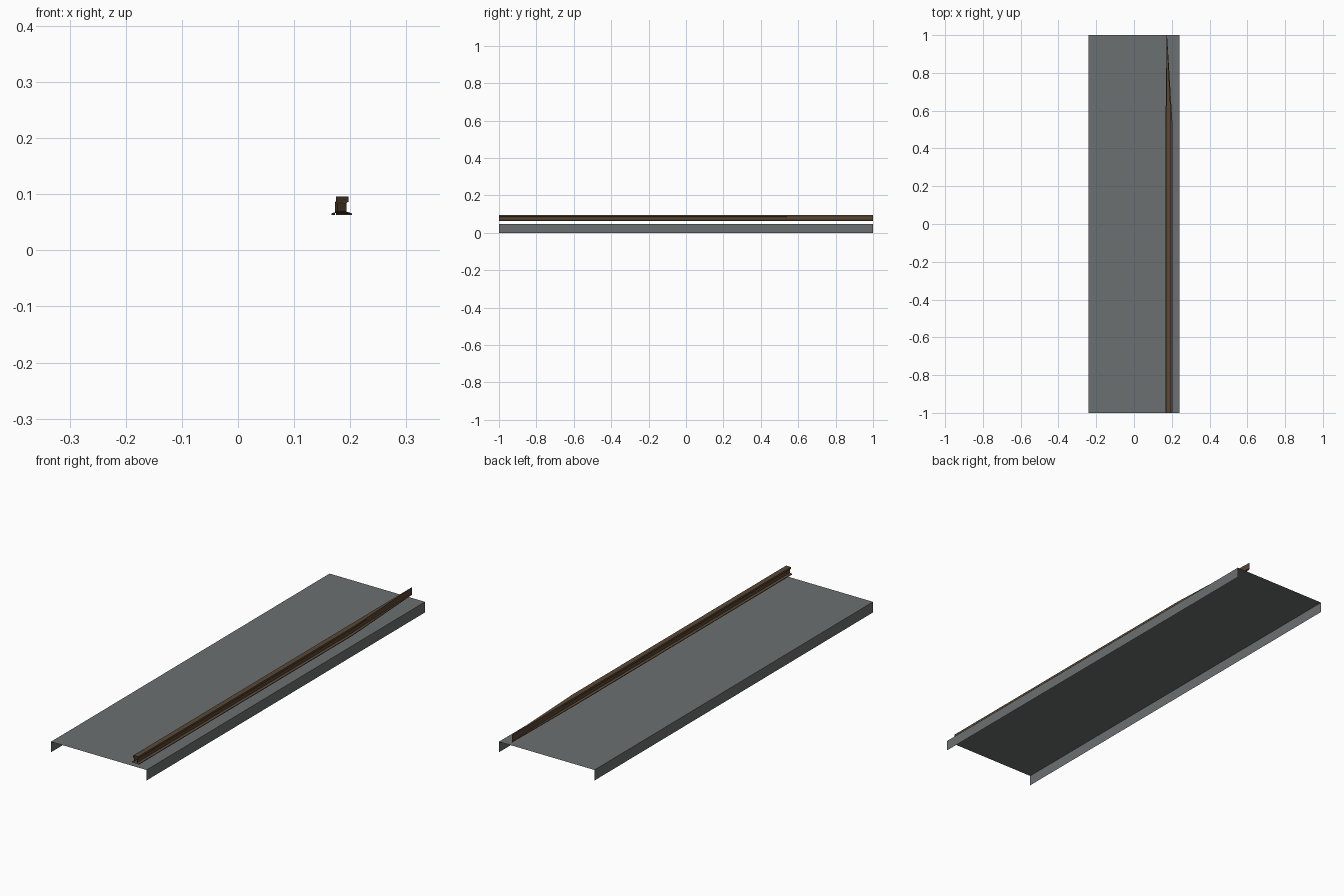
import bpy

if "Cube" in bpy.data.objects:
    bpy.data.objects.remove(bpy.data.objects["Cube"])


def material(name, rgb):
    m = bpy.data.materials.new(name)
    m.diffuse_color = (*rgb, 1)
    m.use_nodes = True
    m.node_tree.nodes["Principled BSDF"].inputs["Base Color"].default_value = m.diffuse_color
    return m


ballast = material("ballast grey", (0.15, 0.16, 0.16))
rust = material("rust brown", (0.10, 0.065, 0.035))
steel = material("worn steel", (0.42, 0.36, 0.30))


def mesh_object(name, verts, faces, mats):
    me = bpy.data.meshes.new(name)
    me.from_pydata(verts, [], faces)
    for m in mats:
        me.materials.append(m)
    ob = bpy.data.objects.new(name, me)
    bpy.context.collection.objects.link(ob)
    return ob


# Track bed: open-ended folded sheet with the two side strips
W, H, S, Y = 0.24, 0.048, 0.13, 0.49
verts, faces = [], []


def quad(*pts):
    n = len(verts)
    verts.extend(pts)
    faces.append(tuple(range(n, n + len(pts))))


quad((-S, -1, H), (S, -1, H), (S, Y, H), (-S, Y, H))
quad((-W, Y, H), (W, Y, H), (W, 1, H), (-W, 1, H))
quad((S, -1, H), (W, -1, H), (W, Y, H), (S, Y, H))
quad((-W, -1, H), (-S, -1, H), (-S, Y, H), (-W, Y, H))
quad((W, -1, 0), (W, 1, 0), (W, 1, H), (W, -1, H))
quad((-W, 1, 0), (-W, -1, 0), (-W, -1, H), (-W, 1, H))
mesh_object("track_bed", verts, faces, [ballast])

# Switch blade: open-ended rail section, planed down to a thin tip
C = 0.185
half = [(0.018, 0.063), (0.018, 0.066), (0.008, 0.069), (0.008, 0.084),
        (0.012, 0.087), (0.012, 0.096)]
profile = [(C + x, z) for x, z in half] + [(C - x, z) for x, z in reversed(half)]
LEFT, TIP = 0.173, 0.175
n = len(profile)
rings = [[(x, -1, z) for x, z in profile],
         [(x, 0.54, z) for x, z in profile],
         [(TIP if x > C else LEFT, 1, z) for x, z in profile]]
faces = [(r * n + i, r * n + (i + 1) % n, (r + 1) * n + (i + 1) % n, (r + 1) * n + i)
         for r in range(2) for i in range(n)]
rail = mesh_object("switch_blade", sum(rings, []), faces, [rust, steel])

# Worn running surface on the upward head faces
for p in rail.data.polygons:
    p.material_index = 1 if p.normal.z > 0.9 and p.center.z > 0.09 else 0
